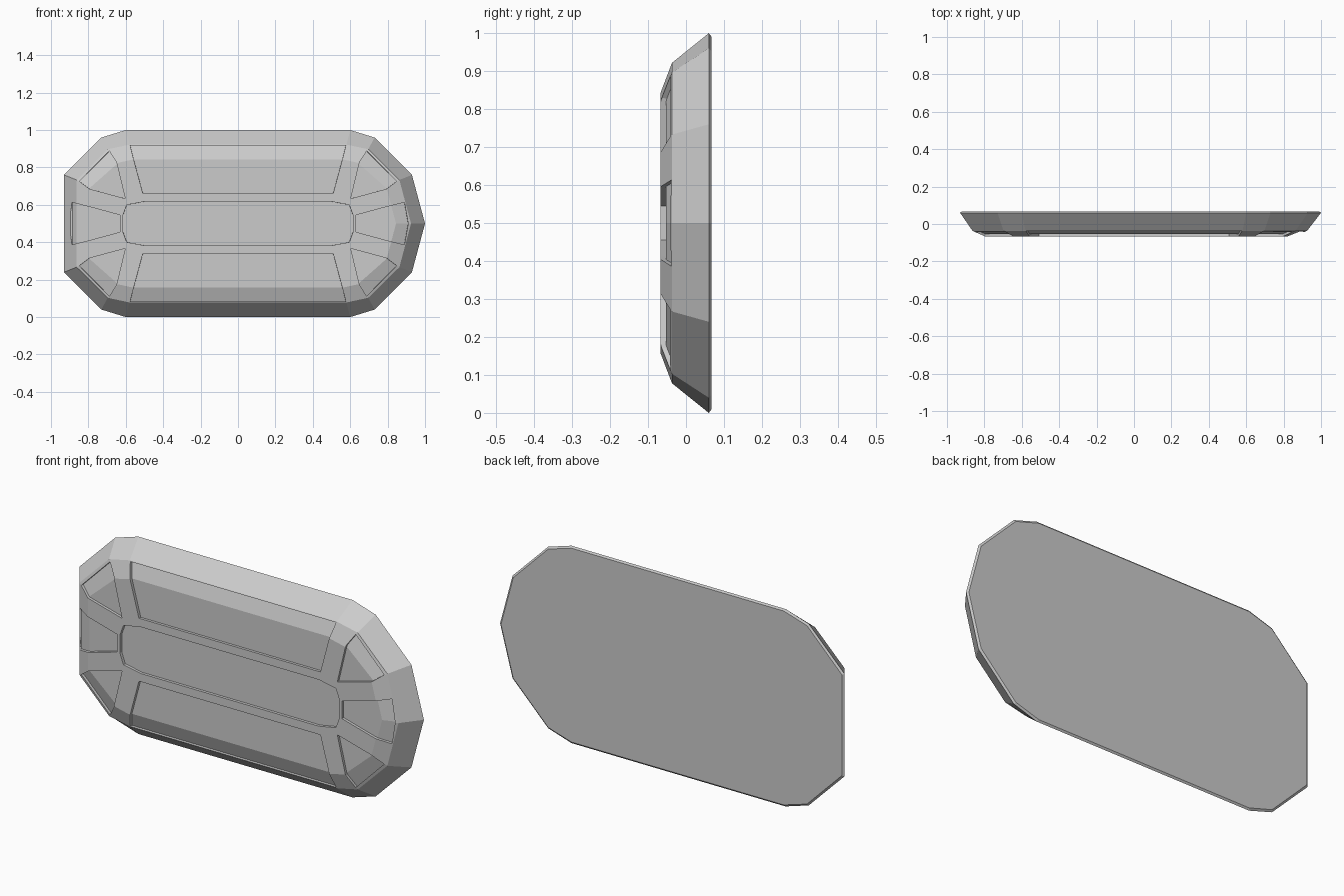
import bpy, bmesh

if "Cube" in bpy.data.objects:
    bpy.data.objects.remove(bpy.data.objects["Cube"])

def mesh_object(name, rings):
    """Closed solid skinned through matching rings of 3D points."""
    bm = bmesh.new()
    loops = [[bm.verts.new(p) for p in ring] for ring in rings]
    n = len(loops[0])
    for a, b in zip(loops, loops[1:]):
        for i in range(n):
            j = (i + 1) % n
            bm.faces.new((a[i], a[j], b[j], b[i]))
    bm.faces.new(loops[0])
    bm.faces.new(loops[-1][::-1])
    bmesh.ops.recalc_face_normals(bm, faces=bm.faces)
    me = bpy.data.meshes.new(name)
    bm.to_mesh(me)
    bm.free()
    ob = bpy.data.objects.new(name, me)
    bpy.context.collection.objects.link(ob)
    return ob

def full_ring(quarter, y):
    """Mirror a quarter outline (x, height from middle) into a whole ring."""
    right = [(x, -h) for x, h in reversed(quarter) if h > 0] + quarter
    left = [(-x, h) for x, h in reversed(right) if (x, h) != quarter[0] or h > 0]
    pts = right + [p for p in left if p not in right]
    return [(x, y, h + 0.5) for x, h in pts]

def cut(target, tool):
    m = target.modifiers.new("cut", 'BOOLEAN')
    m.operation = 'DIFFERENCE'
    m.solver = 'EXACT'
    m.object = tool
    bpy.context.view_layer.objects.active = target
    bpy.ops.object.modifier_apply(modifier=m.name)

# Outline quarters: widest edge, end of side bevel, flat front
OUTER = [(1, 0), (.93, .26), (.73, .46), (.6, .5)]
BACK = [(.99, 0), (.921, .255), (.725, .452), (.595, .491)]
BEVEL = [(.925, 0), (.863, .233), (.697, .397), (.58, .422)]
FRONT = [(.845, 0), (.795, .188), (.64, .325), (.56, .343)]
DEPTH = .014

def shell(name, d):
    return mesh_object(name, [full_ring(BACK, .067 + d), full_ring(OUTER, .06 + d),
                              full_ring(BEVEL, -.037 + d), full_ring(FRONT, -.067 + d)])

# Plate, and a set-back copy that defines the recess floors
plate = shell("plate", 0)
floor = shell("recess_floor_helper", DEPTH)

# Recessed panel outlines (x, height from middle)
long_panel = [(-.58, .42), (.58, .42), (.51, .16), (-.51, .16)]
corner_panel = [(.692, .39), (.853, .227), (.797, .186), (.605, .134), (.652, .33)]
end_panel = [(.632, .045), (.79, .088), (.895, .114), (.915, 0),
             (.895, -.114), (.79, -.088), (.632, -.045)]
centre_panel = full_ring([(.617, .045), (.597, .1), (.5, .118)], 0)
centre_panel = [(x, z - .5) for x, _, z in centre_panel]

panels = [centre_panel]
for s in (1, -1):
    panels.append([(x, s * h) for x, h in long_panel])
    panels.append([(s * x, h) for x, h in end_panel])
    for t in (1, -1):
        panels.append([(s * x, t * h) for x, h in corner_panel])

# Cut every panel down to the set-back floor
for outline in panels:
    tool = mesh_object("panel_cutter", [[(x, -.1, .5 + h) for x, h in outline],
                                        [(x * .99, .01, .5 + h * .99) for x, h in outline]])
    cut(tool, floor)
    cut(plate, tool)
    bpy.data.objects.remove(tool)
bpy.data.objects.remove(floor)
